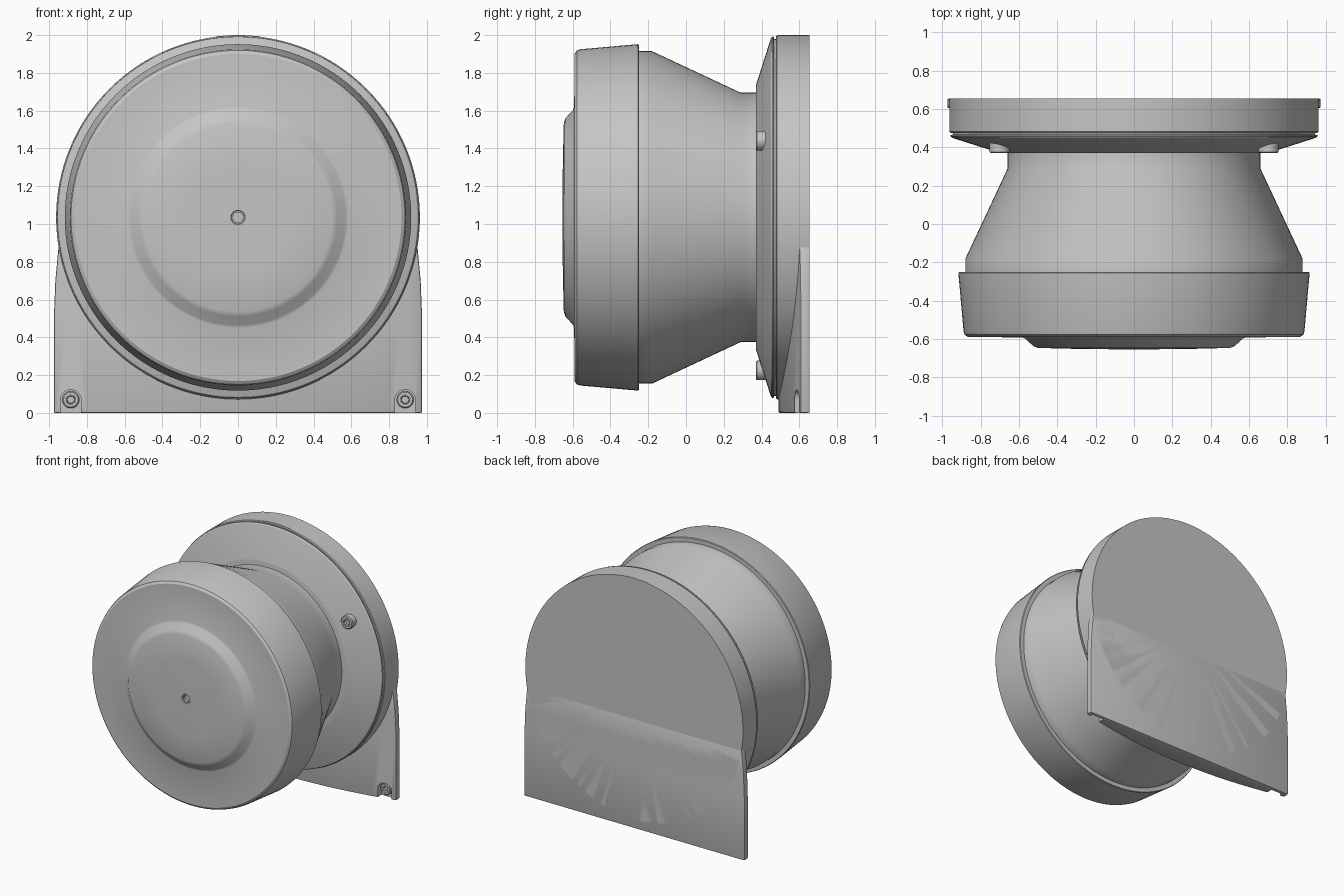
import bpy, bmesh, math
from mathutils import Vector, Matrix

if "Cube" in bpy.data.objects:
    bpy.data.objects.remove(bpy.data.objects["Cube"], do_unlink=True)

AXIS_Z = 1.035   # height of the main axis, which runs along y

grey = bpy.data.materials.new("light_grey")
grey.use_nodes = True
colour = (0.56, 0.56, 0.56, 1)
grey.diffuse_color = colour
grey.node_tree.nodes["Principled BSDF"].inputs["Base Color"].default_value = colour


def finish(name, bm, smooth=True):
    bmesh.ops.remove_doubles(bm, verts=bm.verts, dist=0.0002)
    bmesh.ops.recalc_face_normals(bm, faces=bm.faces)
    mesh = bpy.data.meshes.new(name)
    bm.to_mesh(mesh)
    bm.free()
    mesh.materials.append(grey)
    ob = bpy.data.objects.new(name, mesh)
    bpy.context.collection.objects.link(ob)
    if smooth:
        smooth_object(ob)
    return ob


def smooth_object(ob):
    bpy.ops.object.select_all(action="DESELECT")
    ob.select_set(True)
    bpy.context.view_layer.objects.active = ob
    bpy.ops.object.shade_smooth_by_angle(angle=math.radians(28))


def lathe(name, profile, x=0, z=AXIS_Z, steps=128, start=0, sweep=math.tau):
    """Turn (radius, y) points about an axis parallel to y."""
    bm = bmesh.new()
    verts = [bm.verts.new((r, y, 0)) for r, y in profile]
    edges = [bm.edges.new(pair) for pair in zip(verts, verts[1:])]
    bmesh.ops.spin(bm, geom=verts + edges, cent=(0, 0, 0), axis=(0, -1, 0),
                   angle=sweep, steps=steps)
    bmesh.ops.transform(bm, matrix=Matrix.Translation((x, 0, z))
                        @ Matrix.Rotation(-start, 4, "Y"), verts=bm.verts)
    return finish(name, bm)


def prism(name, outline, y0, y1):
    """Extrude an (x, z) outline along y."""
    bm = bmesh.new()
    face = bm.faces.new([bm.verts.new((x, y0, z)) for x, z in outline])
    new = bmesh.ops.extrude_face_region(bm, geom=[face])["geom"]
    bmesh.ops.translate(bm, vec=(0, y1 - y0, 0),
                        verts=[v for v in new if isinstance(v, bmesh.types.BMVert)])
    return finish(name, bm, False)


def screw(name, x, z, r, front, back):
    """Round screw head with a hexagonal socket."""
    lathe(name, [(0, back), (r, back), (r, front + 0.006), (r - 0.006, front),
                 (r * 0.58, front), (r * 0.58, front + 0.002)], x, z, 32)
    lathe(name + "_socket", [(r * 0.6, front), (r * 0.5, front),
                             (r * 0.45, front + 0.018), (0, front + 0.018)], x, z, 6)


# Front cover with raised centre and pin hole
lathe("front_cover", [
    (0, -0.25), (0.913, -0.25), (0.917, -0.255), (0.89, -0.56), (0.884, -0.578),
    (0.866, -0.59), (0.585, -0.592), (0.57, -0.597), (0.525, -0.638),
    (0.5, -0.647), (0.3, -0.652), (0.038, -0.655), (0.034, -0.65),
    (0.026, -0.65), (0.026, -0.63), (0, -0.63)])

# Tapered body between cover and flange
lathe("tapered_body", [
    (0, -0.26), (0.88, -0.26), (0.88, -0.18), (0.66, 0.29), (0.66, 0.38), (0, 0.38)])

# Round mounting flange with a seam groove
lathe("mounting_flange", [
    (0, 0.655), (0.963, 0.655), (0.963, 0.482), (0.958, 0.476), (0.945, 0.476),
    (0.945, 0.467), (0.957, 0.464), (0.957, 0.458), (0.95, 0.45),
    (0.705, 0.372), (0.695, 0.37), (0, 0.37)])

# Thin pad on the top of the flange rim
half = 0.125
lathe("top_pad", [(0.955, 0.654), (0.965, 0.654), (0.965, 0.487), (0.955, 0.487),
                  (0.955, 0.654)],
      steps=12, start=math.pi / 2 - half, sweep=2 * half)

# Flange screws, three around the body
for i, deg in enumerate((30, 150, 270)):
    a = math.radians(deg)
    screw(f"flange_screw_{i + 1}", 0.81 * math.cos(a), AXIS_Z + 0.81 * math.sin(a),
          0.052, 0.37, 0.43)

# Base plate: bowed front, thick in the middle and thin at the corners
bm = bmesh.new()
columns = 32
rings = []
for z, width in ((0, 0.975), (0.5, 0.975), (0.7, 0.967), (0.88, 0.95)):
    xs = [width * (2 * i / columns - 1) for i in range(columns + 1)]
    points = [(x, 0.49 + 0.123 * x * x, z) for x in xs]
    points += [(width, 0.655, z), (-width, 0.655, z)]
    rings.append([bm.verts.new(p) for p in points])
for low, high in zip(rings, rings[1:]):
    for i in range(len(low)):
        j = (i + 1) % len(low)
        bm.faces.new((low[i], low[j], high[j], high[i]))
bm.faces.new(rings[0])
bm.faces.new(rings[-1])
plate = finish("base_plate", bm, False)

bevel = plate.modifiers.new("edge_round", "BEVEL")
bevel.width = 0.008
bevel.segments = 2
bevel.limit_method = "ANGLE"
bevel.angle_limit = math.radians(50)

# Corner slots cut into the plate, each with a screw
cutters = []
for side in (-1, 1):
    cx = side * 0.885
    arch = [(cx + 0.055 * math.cos(math.pi * k / 16), 0.068 + 0.055 * math.sin(math.pi * k / 16))
            for k in range(17)]
    cutter = prism("slot_cutter", arch + [(cx - 0.055, -0.1), (cx + 0.055, -0.1)], 0.4, 0.63)
    cutter.hide_render = True
    cutters.append(cutter)
    cut = plate.modifiers.new("slot", "BOOLEAN")
    cut.operation = "DIFFERENCE"
    cut.solver = "EXACT"
    cut.object = cutter
    label = "left" if side > 0 else "right"
    screw(f"corner_screw_{label}", cx, 0.07, 0.045, 0.597, 0.635)

bpy.ops.object.select_all(action="DESELECT")
plate.select_set(True)
bpy.context.view_layer.objects.active = plate
for name in [m.name for m in plate.modifiers]:
    bpy.ops.object.modifier_apply(modifier=name)
for cutter in cutters:
    bpy.data.objects.remove(cutter, do_unlink=True)
smooth_object(plate)
